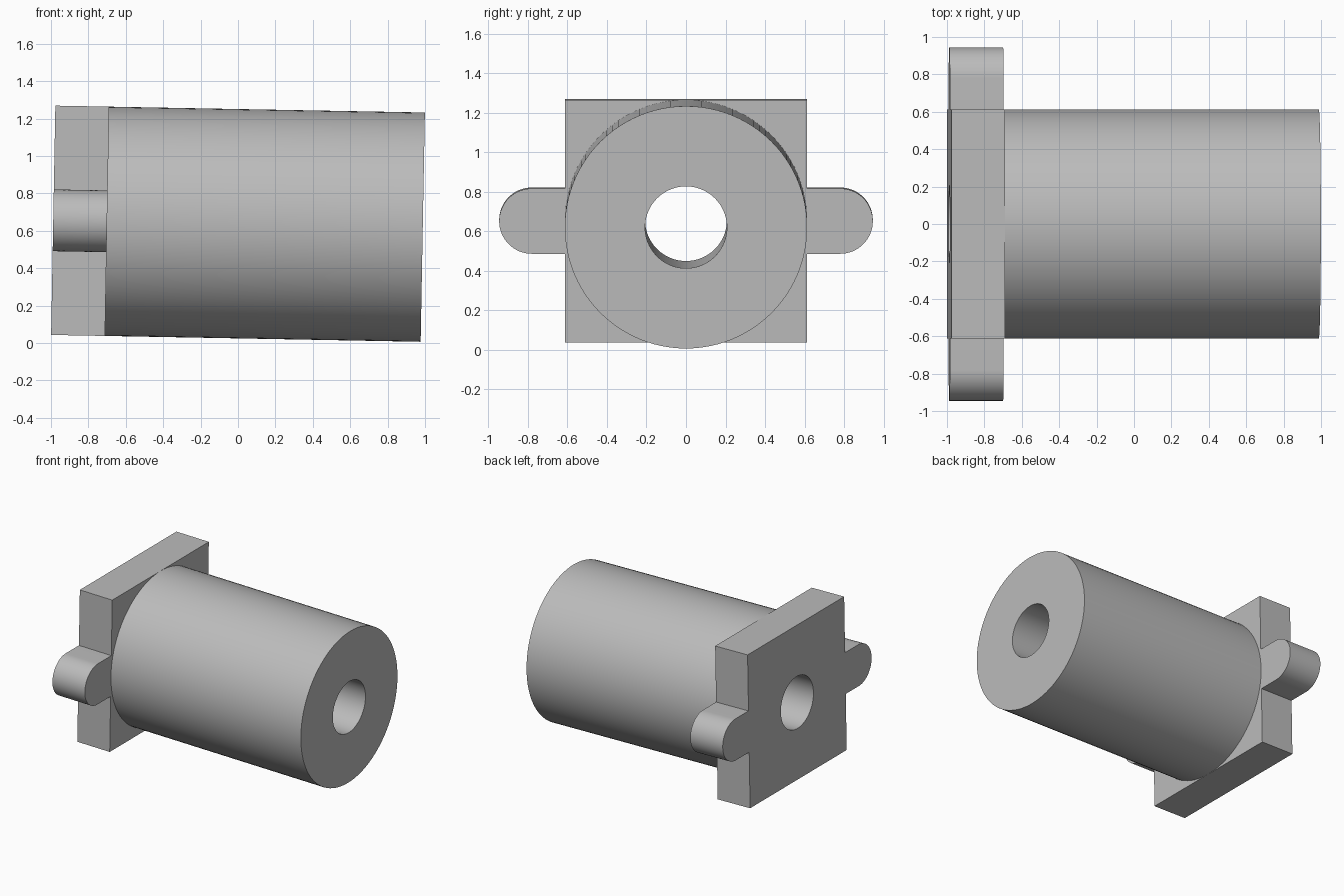
import bpy
import bmesh
from math import cos, sin, pi, radians
from mathutils import Matrix, Vector

cube = bpy.data.objects.get("Cube")
if cube:
    bpy.data.objects.remove(cube, do_unlink=True)

RADIUS = 0.613       # barrel radius and half width of the plate
BORE = 0.207
HALF_LENGTH = 0.988
STEP = -0.70         # where the plate ends and the barrel begins
TAB = 0.165          # tab end radius
TAB_CENTRE = 0.78

grey = bpy.data.materials.new("light grey")
grey.use_nodes = True
colour = (0.5, 0.5, 0.5, 1)
grey.diffuse_color = colour
grey.node_tree.nodes["Principled BSDF"].inputs["Base Color"].default_value = colour

# Profile plane is y-z, extruded along x, with the whole part dipping slightly
axes = Matrix(((0, 0, 1), (1, 0, 0), (0, 1, 0))).to_4x4()
placement = (Matrix.Translation((0, 0, 0.638))
             @ Matrix.Rotation(radians(1.06), 4, "Y") @ axes)


def arc(radius, start, end, steps, centre=0):
    angles = [start + (end - start) * i / steps for i in range(steps + 1)]
    return [(centre + radius * cos(a), radius * sin(a)) for a in angles]


def circle(radius):
    return arc(radius, 0, 2 * pi, 96)[:-1]


def extruded(name, outlines, start, end):
    """Solid from an outer outline and holes, between two points on the axis."""
    curve = bpy.data.curves.new(name + "_profile", "CURVE")
    curve.dimensions = "2D"
    curve.fill_mode = "BOTH"
    curve.extrude = (end - start) / 2
    for outline in outlines:
        spline = curve.splines.new("POLY")
        spline.points.add(len(outline) - 1)
        for point, (u, v) in zip(spline.points, outline):
            point.co = (u, v, 0, 1)
        spline.use_cyclic_u = True
    helper = bpy.data.objects.new(name + "_profile", curve)
    mesh = bpy.data.meshes.new_from_object(helper)
    bpy.data.objects.remove(helper)
    bpy.data.curves.remove(curve)

    bm = bmesh.new()
    bm.from_mesh(mesh)
    bmesh.ops.remove_doubles(bm, verts=bm.verts, dist=0.0001)
    bmesh.ops.translate(bm, verts=bm.verts, vec=Vector((0, 0, (start + end) / 2)))
    bmesh.ops.transform(bm, matrix=placement, verts=bm.verts)
    bmesh.ops.recalc_face_normals(bm, faces=bm.faces)
    bm.to_mesh(mesh)
    bm.free()

    mesh.name = name
    mesh.materials.clear()
    mesh.materials.append(grey)
    obj = bpy.data.objects.new(name, mesh)
    bpy.context.collection.objects.link(obj)
    bpy.ops.object.select_all(action="DESELECT")
    obj.select_set(True)
    bpy.context.view_layer.objects.active = obj
    bpy.ops.object.shade_smooth_by_angle(angle=radians(30))
    return obj


# Square plate with a rounded tab on each side
right_half = ([(RADIUS, -RADIUS), (RADIUS, -TAB)]
              + arc(TAB, -pi / 2, pi / 2, 32, TAB_CENTRE)
              + [(RADIUS, TAB), (RADIUS, RADIUS)])
left_half = [(-u, -v) for u, v in right_half]
extruded("mounting_plate", [right_half + left_half, circle(BORE)], -HALF_LENGTH, STEP)

# Bored barrel
extruded("barrel", [circle(RADIUS), circle(BORE)], STEP, HALF_LENGTH)
